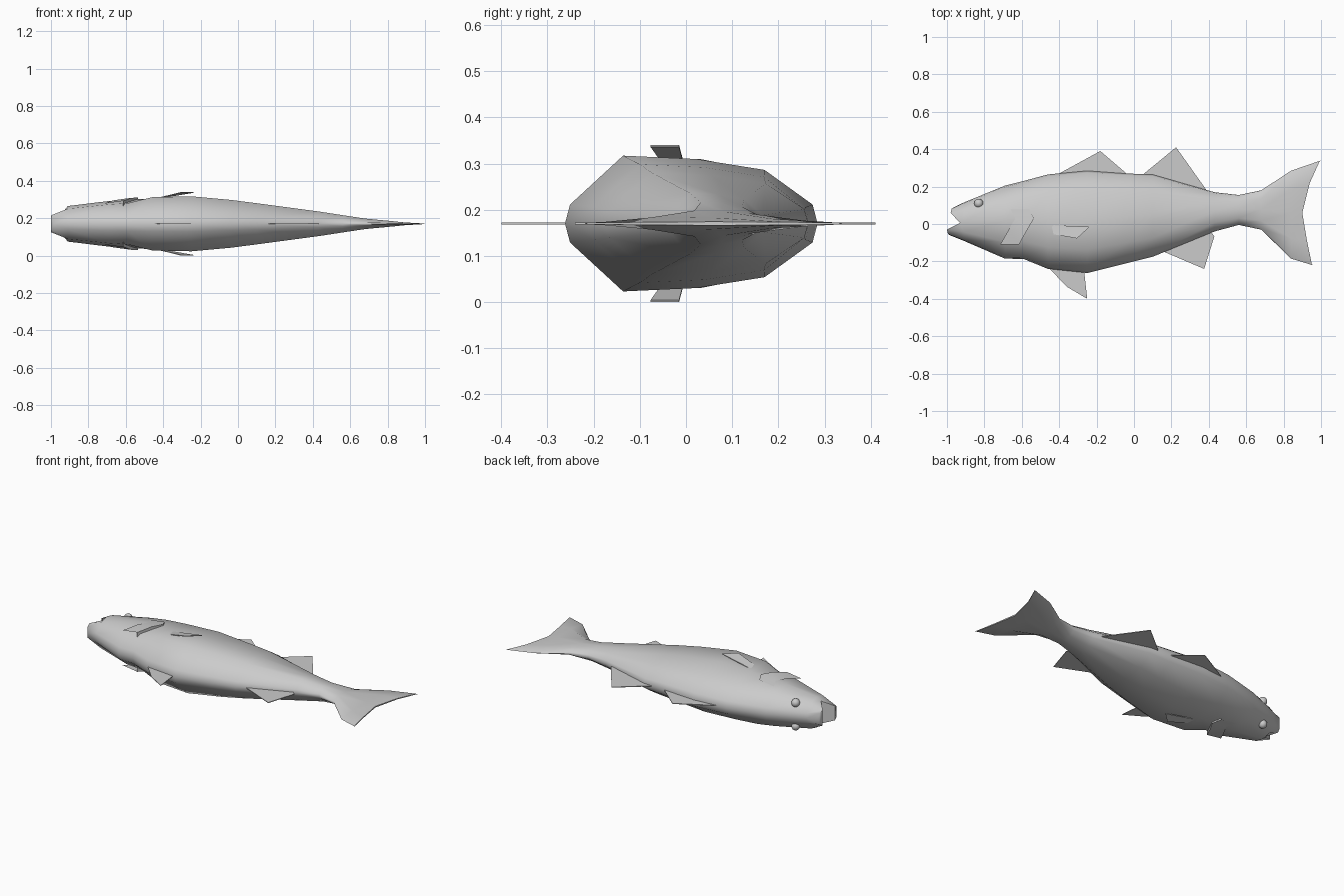
import bpy, bmesh, math
from mathutils import Vector

cube = bpy.data.objects.get("Cube")
if cube:
    bpy.data.objects.remove(cube)

MID = 0.17  # height of the symmetry plane

grey = bpy.data.materials.new("plain grey")
grey.use_nodes = True
COLOUR = (0.6, 0.6, 0.6, 1)
grey.diffuse_color = COLOUR
grey.node_tree.nodes["Principled BSDF"].inputs["Base Color"].default_value = COLOUR


def finish(name, bm, smooth=None):
    bmesh.ops.recalc_face_normals(bm, faces=bm.faces)
    mesh = bpy.data.meshes.new(name)
    bm.to_mesh(mesh)
    bm.free()
    mesh.materials.append(grey)
    obj = bpy.data.objects.new(name, mesh)
    bpy.context.collection.objects.link(obj)
    if smooth:
        bpy.ops.object.select_all(action='DESELECT')
        obj.select_set(True)
        bpy.context.view_layer.objects.active = obj
        bpy.ops.object.shade_smooth_by_angle(angle=math.radians(smooth))
    return obj


def plate(name, points, thickness=0.004):
    """Thin slab from an outline of 3D points, thickened along z."""
    bm = bmesh.new()
    low = [bm.verts.new(Vector(p) - Vector((0, 0, thickness / 2))) for p in points]
    high = [bm.verts.new(Vector(p) + Vector((0, 0, thickness / 2))) for p in points]
    bm.faces.new(low)
    bm.faces.new(high)
    for i in range(len(points)):
        j = (i + 1) % len(points)
        bm.faces.new((low[i], low[j], high[j], high[i]))
    return finish(name, bm)


# Body: belly-to-back profiles lofted along x, mirrored about the middle plane
LEVELS = (0, 0.02, 0.23, 0.52, 0.79, 0.98, 1)
HEAD = (0, 0.3, 0.85, 1, 0.85, 0.3, 0)
TRUNK = (0, 0.28, 1, 0.95, 0.79, 0.28, 0)
stations = [  # x, belly y, back y, half thickness, profile
    (-0.91, -0.09, 0.115, 0.095, HEAD),
    (-0.69, -0.185, 0.205, 0.122, HEAD),
    (-0.59, -0.187, 0.23, 0.13, HEAD),
    (-0.46, -0.24, 0.265, 0.142, TRUNK),
    (-0.25, -0.262, 0.285, 0.147, TRUNK),
    (-0.04, -0.21, 0.27, 0.128, TRUNK),
    (0.1, -0.175, 0.265, 0.11, TRUNK),
    (0.43, -0.04, 0.17, 0.066, TRUNK),
    (0.56, -0.005, 0.155, 0.046, TRUNK),
    (0.68, -0.03, 0.18, 0.028, TRUNK),
    (0.84, -0.185, 0.285, 0.013, TRUNK),
]
lips = [(-0.985, -0.06, 0), (-0.995, -0.052, 0.035), (-1, -0.03, 0.045),
        (-0.93, 0.005, 0.07), (-0.98, 0.06, 0.048), (-0.975, 0.082, 0.035),
        (-0.965, 0.088, 0)]
tail_edge = [(0.955, -0.22, 0), (0.95, -0.212, 0.002), (0.925, -0.09, 0.003),
             (0.9, 0.06, 0.004), (0.94, 0.22, 0.003), (0.99, 0.33, 0.002),
             (1, 0.34, 0)]
rows = [lips]
for x, low, high, half, shape in stations:
    rows.append([(x, low + (high - low) * t, half * w) for t, w in zip(LEVELS, shape)])
rows.append(tail_edge)

bm = bmesh.new()
rings = []
for row in rows:
    near = [bm.verts.new((x, y, MID + h)) for x, y, h in row]
    far = [bm.verts.new((x, y, MID - h)) for x, y, h in row[1:-1]]
    rings.append((near, [near[0]] + far + [near[-1]]))
for a, b in zip(rings, rings[1:]):
    for side in (0, 1):
        for i in range(len(LEVELS) - 1):
            bm.faces.new((a[side][i], a[side][i + 1], b[side][i + 1], b[side][i]))
# Notched mouth and tail edge: strips across the open ends
for near, far in (rings[0], rings[-1]):
    for i in range(len(LEVELS) - 1):
        corners = dict.fromkeys((near[i], near[i + 1], far[i + 1], far[i]))
        bm.faces.new(list(corners))
finish("body", bm, 50)

# Flat fins on the middle plane
fins = {
    "front_dorsal_fin": [(-0.42, 0.25), (-0.4, 0.27), (-0.18, 0.39), (-0.04, 0.27), (-0.04, 0.24)],
    "rear_dorsal_fin": [(0.03, 0.25), (0.225, 0.41), (0.385, 0.185), (0.36, 0.15)],
    "pelvic_fin": [(-0.46, -0.23), (-0.36, -0.335), (-0.25, -0.4), (-0.268, -0.24)],
    "anal_fin": [(0.14, -0.14), (0.375, -0.24), (0.43, -0.065), (0.4, -0.03)],
}
for name, outline in fins.items():
    plate(name, [(x, y, MID) for x, y in outline])

# Paired parts on both flanks
for label, s in (("upper", 1), ("lower", -1)):
    def at(x, y, h):
        return (x, y, MID + s * h)

    plate(label + "_pectoral_fin",
          [at(-0.46, -0.005, 0.13), at(-0.46, -0.05, 0.13),
           at(-0.305, -0.077, 0.168), at(-0.237, -0.015, 0.168)])

    # Gill cover: rises from the cheek and ends in a curved free edge
    bm = bmesh.new()
    edge = [(-0.56, 0.08, 0.13), (-0.535, 0.03, 0.14), (-0.57, -0.03, 0.139), (-0.615, -0.11, 0.122)]
    front = [bm.verts.new(at(x - 0.1, y, h - 0.014)) for x, y, h in edge]
    rim = [bm.verts.new(at(*p)) for p in edge]
    root = [bm.verts.new(at(x, y, h - 0.03)) for x, y, h in edge]
    for i in range(len(edge) - 1):
        bm.faces.new((front[i], front[i + 1], rim[i + 1], rim[i]))
        bm.faces.new((rim[i], rim[i + 1], root[i + 1], root[i]))
    finish(label + "_gill_cover", bm, 40)

    bm = bmesh.new()
    bmesh.ops.create_uvsphere(bm, u_segments=12, v_segments=8, radius=0.025)
    bmesh.ops.translate(bm, verts=bm.verts, vec=at(-0.83, 0.11, 0.072))
    finish(label + "_eye", bm, 60)
